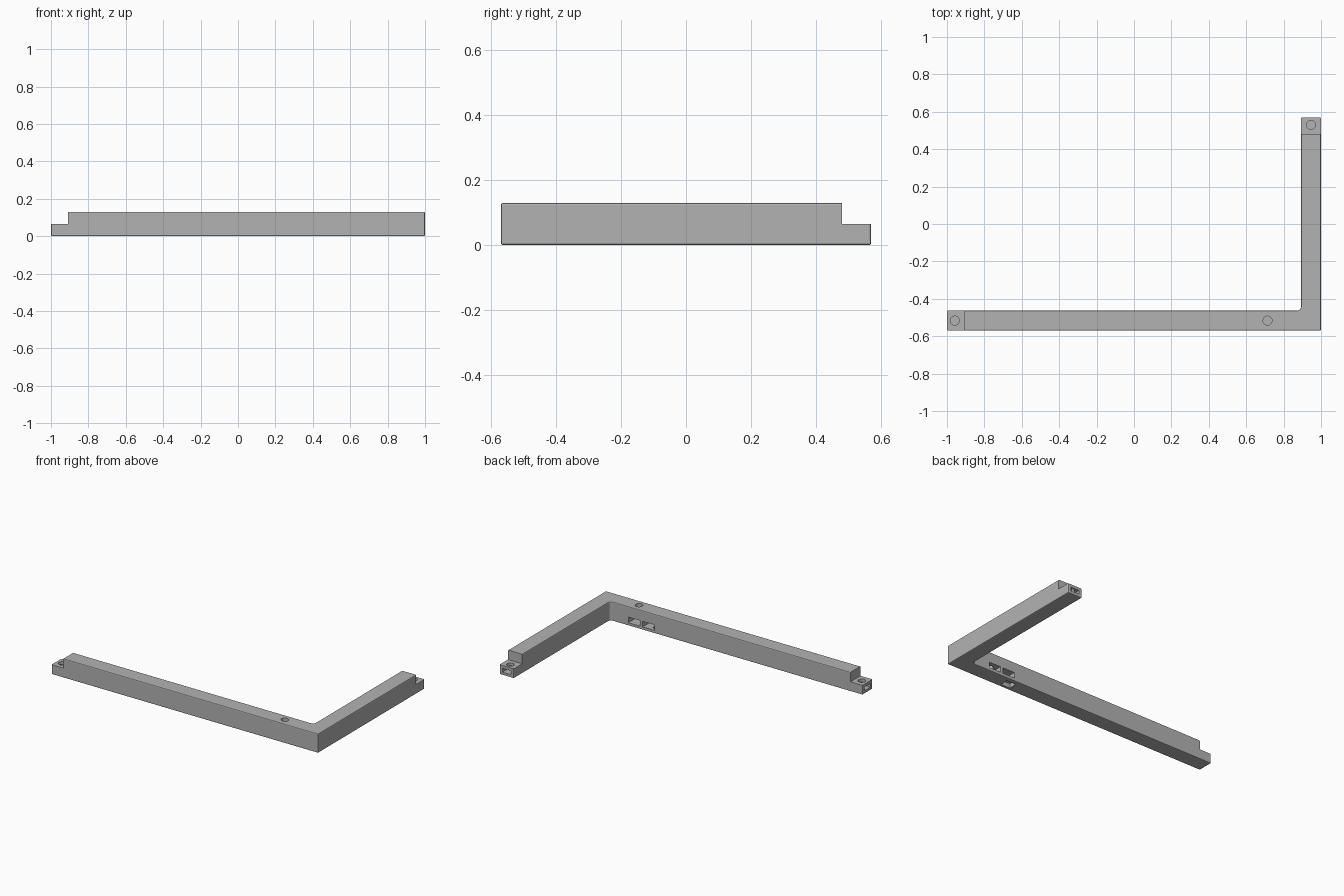
import bpy
import bmesh
from mathutils import Matrix, Vector

if "Cube" in bpy.data.objects:
    bpy.data.objects.remove(bpy.data.objects["Cube"], do_unlink=True)

W, D, H = 1.0, 0.57, 0.13      # half width, half depth, height
BAR = 0.107                    # bar thickness
TONGUE = 0.09                  # lap joint length
MID = H / 2

grey = bpy.data.materials.new("plain grey")
grey.use_nodes = True
colour = (0.45, 0.45, 0.45, 1)
grey.diffuse_color = colour
grey.node_tree.nodes["Principled BSDF"].inputs["Base Color"].default_value = colour


def make_object(name, bm):
    bmesh.ops.recalc_face_normals(bm, faces=bm.faces)
    mesh = bpy.data.meshes.new(name)
    bm.to_mesh(mesh)
    bm.free()
    mesh.materials.append(grey)
    ob = bpy.data.objects.new(name, mesh)
    bpy.context.collection.objects.link(ob)
    return ob


def cut(name, bm):
    cutter = make_object(name, bm)
    cutter.hide_render = True
    cutter.hide_viewport = True
    cutter.display_type = "WIRE"
    mod = frame.modifiers.new(name, "BOOLEAN")
    mod.operation = "DIFFERENCE"
    mod.solver = "EXACT"
    mod.object = cutter


def cut_box(name, low, high):
    low, high = Vector(low), Vector(high)
    bm = bmesh.new()
    bmesh.ops.create_cube(bm, size=1, matrix=Matrix.Translation((low + high) / 2)
                          @ Matrix.Diagonal((*(high - low), 1)))
    cut(name, bm)


def cut_hole(name, x, y, bottom, top):
    bm = bmesh.new()
    bmesh.ops.create_cone(bm, cap_ends=True, segments=32, radius1=0.024, radius2=0.024,
                          depth=top - bottom,
                          matrix=Matrix.Translation((x, y, (top + bottom) / 2)))
    cut(name, bm)


# L-shaped bar with a rounded inner corner and softened edges
bm = bmesh.new()
outline = [(-W, -D), (W, -D), (W, D), (W - BAR, D), (W - BAR, BAR - D), (-W, BAR - D)]
base = bm.faces.new([bm.verts.new((x, y, 0)) for x, y in outline])
grown = bmesh.ops.extrude_face_region(bm, geom=[base])["geom"]
bmesh.ops.translate(bm, vec=(0, 0, H),
                    verts=[v for v in grown if isinstance(v, bmesh.types.BMVert)])
inner = [e for e in bm.edges
         if all((v.co.xy - Vector((W - BAR, BAR - D))).length < 0.001 for v in e.verts)]
bmesh.ops.bevel(bm, geom=inner, offset=0.022, segments=5, profile=0.5, affect="EDGES")
frame = make_object("corner_frame", bm)
bevel = frame.modifiers.new("soft_edges", "BEVEL")
bevel.width = 0.006
bevel.segments = 2
bevel.limit_method = "ANGLE"

# Half-height tongues at both ends
cut_box("left_arm_step", (W - 2 * BAR, D - TONGUE, MID), (W + 0.1, D + 0.1, H + 0.1))
cut_box("front_arm_step", (-W - 0.1, -D - 0.1, MID), (TONGUE - W, 2 * BAR - D, H + 0.1))

# Nut slots open at the tongue ends
cx, cy = W - BAR / 2, BAR / 2 - D
cut_box("left_arm_nut_slot", (cx - 0.032, D - 0.075, 0.02), (cx + 0.032, D + 0.1, 0.046))
cut_box("front_arm_nut_slot", (-W - 0.1, cy - 0.032, 0.02), (0.075 - W, cy + 0.032, 0.046))

# Pockets in the inner side of the front arm, one opening downwards
cut_box("nut_pocket", (0.67, cy - 0.032, 0.02), (0.757, 0, 0.058))
cut_box("side_pocket", (0.56, cy - 0.032, 0.02), (0.65, 0, 0.058))
cut_box("bottom_pocket", (0.525, cy - 0.032, -0.1), (0.595, cy + 0.025, 0.03))

# Screw holes
cut_hole("left_arm_hole", cx, D - 0.04, 0.03, MID + 0.05)
cut_hole("front_arm_hole", 0.042 - W, cy, 0.03, MID + 0.05)
cut_hole("corner_hole", 0.714, cy, 0.03, H + 0.05)
